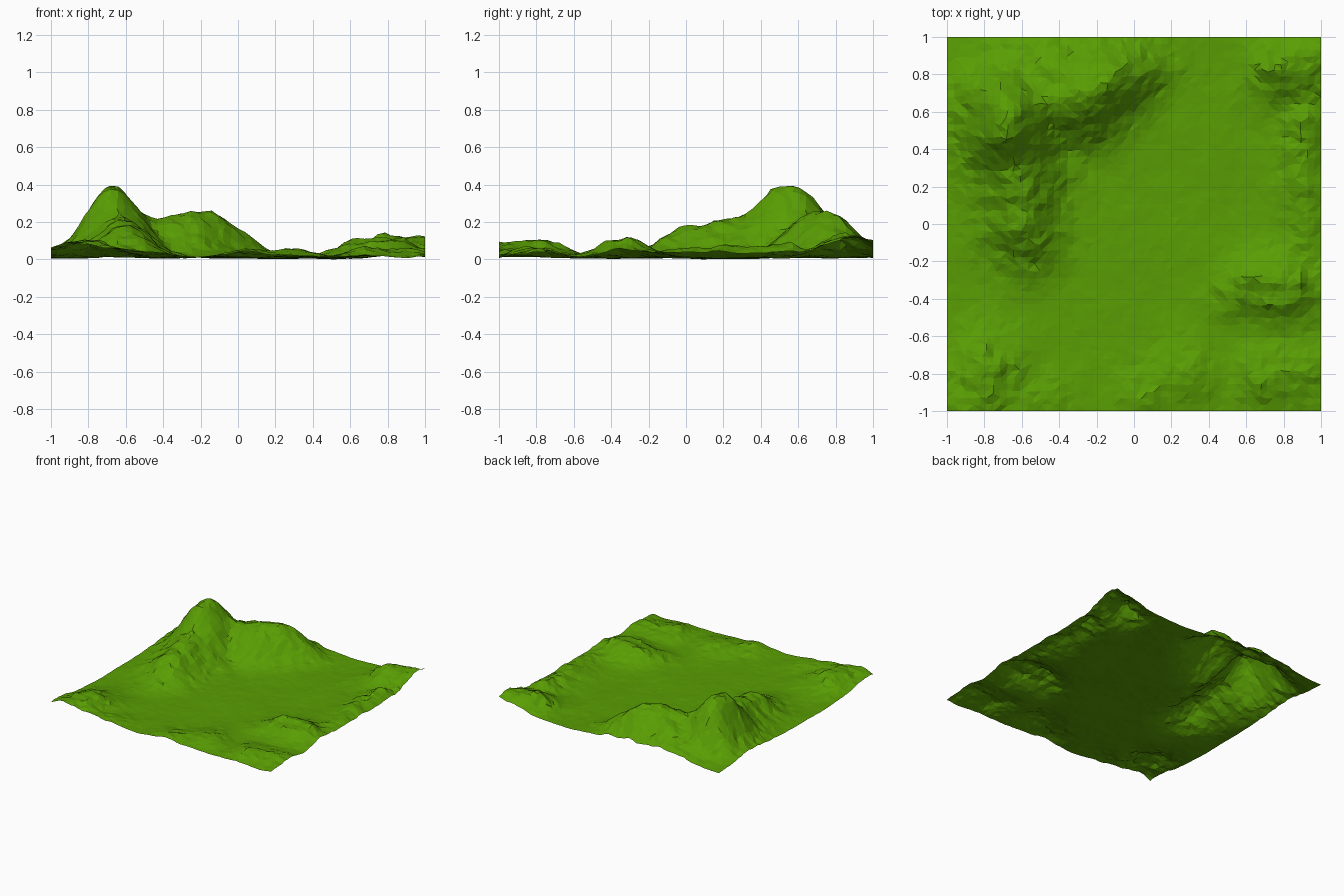
import bpy, bmesh, math
from mathutils import Vector, noise

if "Cube" in bpy.data.objects:
    bpy.data.objects.remove(bpy.data.objects["Cube"])

N = 56  # grid cells per side

# Ridge lines: points are (x, y, height, width)
RIDGES = [
    [(-.67, .47, .33, .16), (-.66, .6, .32, .17), (-.48, .65, .18, .15), (-.28, .70, .225, .16),
     (-.13, .78, .21, .15), (.0, .82, .13, .12), (.1, .86, .05, .12)],     # main range
    [(-.67, .48, .33, .16), (-.63, .32, .19, .16), (-.62, .2, .175, .16),
     (-.6, .0, .165, .14), (-.58, -.1, .11, .13)],                         # southern spur
    [(-.85, -.9, .09, .18), (-.78, -.78, .10, .14)],                       # south-west hill
    [(.62, -.34, .08, .12), (.8, -.32, .10, .14), (.95, -.3, .06, .13)],   # east hill
    [(.92, -.2, .045, .09), (.9, .2, .055, .09), (.9, .55, .06, .09)],     # east rim
    [(.8, .82, .125, .13), (1., .9, .11, .17)],                            # north-east hill
    [(.7, -.82, .055, .12), (.9, -.8, .055, .12)],                         # south-east rim
    [(.05, -.95, .04, .12), (.28, -.8, .045, .13)],                        # south mound
    [(-.45, -.95, .03, .12), (-.7, -.95, .05, .12)],                       # south rim
]


def ridge_height(x, y, a, b):
    a, b = Vector(a), Vector(b)
    d = (b - a).xy
    t = max(0, min(1, (Vector((x, y)) - a.xy).dot(d) / d.length_squared))
    p = a.lerp(b, t)
    return p[2] * math.exp(-((x - p[0]) ** 2 + (y - p[1]) ** 2) / (2 * p[3] ** 2) * 1.15)


def height(x, y):
    hs = [ridge_height(x, y, a, b) for r in RIDGES for a, b in zip(r, r[1:])]
    # gentle back slope in the north-west
    hs.append(.16 * math.exp(-((x + .42) / .34) ** 2 - ((y - .8) / .2) ** 2))
    h = sum(v ** 6 for v in hs) ** (1 / 6)
    rough = noise.fractal(Vector((x * 6, y * 6, 3.3)), .55, 2.1, 4)
    rough += .45 * noise.noise(Vector((x * 19, y * 19, 5.7)))
    floor = .02 + .009 * noise.noise(Vector((x * 3, y * 3, 8)))
    return max(.003, floor + h + rough * min(.022, .003 + h * .3))


# Terrain sheet, with the vertices nudged sideways for irregular facets
bm = bmesh.new()
bmesh.ops.create_grid(bm, x_segments=N, y_segments=N, size=1)
for v in bm.verts:
    x, y = v.co.xy
    if max(abs(x), abs(y)) < .99:
        shift = noise.noise_vector(Vector((x * 31.7, y * 31.7, 1.9)))
        x, y = x + shift.x * .014, y + shift.y * .014
    v.co = (x, y, height(x, y))
low = min(v.co.z for v in bm.verts)
for v in bm.verts:
    v.co.z -= low
bmesh.ops.triangulate(bm, faces=bm.faces[:], quad_method='SHORT_EDGE')
mesh = bpy.data.meshes.new("terrain")
bm.to_mesh(mesh)
bm.free()
terrain = bpy.data.objects.new("terrain", mesh)
bpy.context.collection.objects.link(terrain)

# Grass colour
grass = bpy.data.materials.new("grass")
grass.diffuse_color = (.10, .34, .001, 1)
grass.use_nodes = True
grass.node_tree.nodes["Principled BSDF"].inputs["Base Color"].default_value = grass.diffuse_color
mesh.materials.append(grass)
